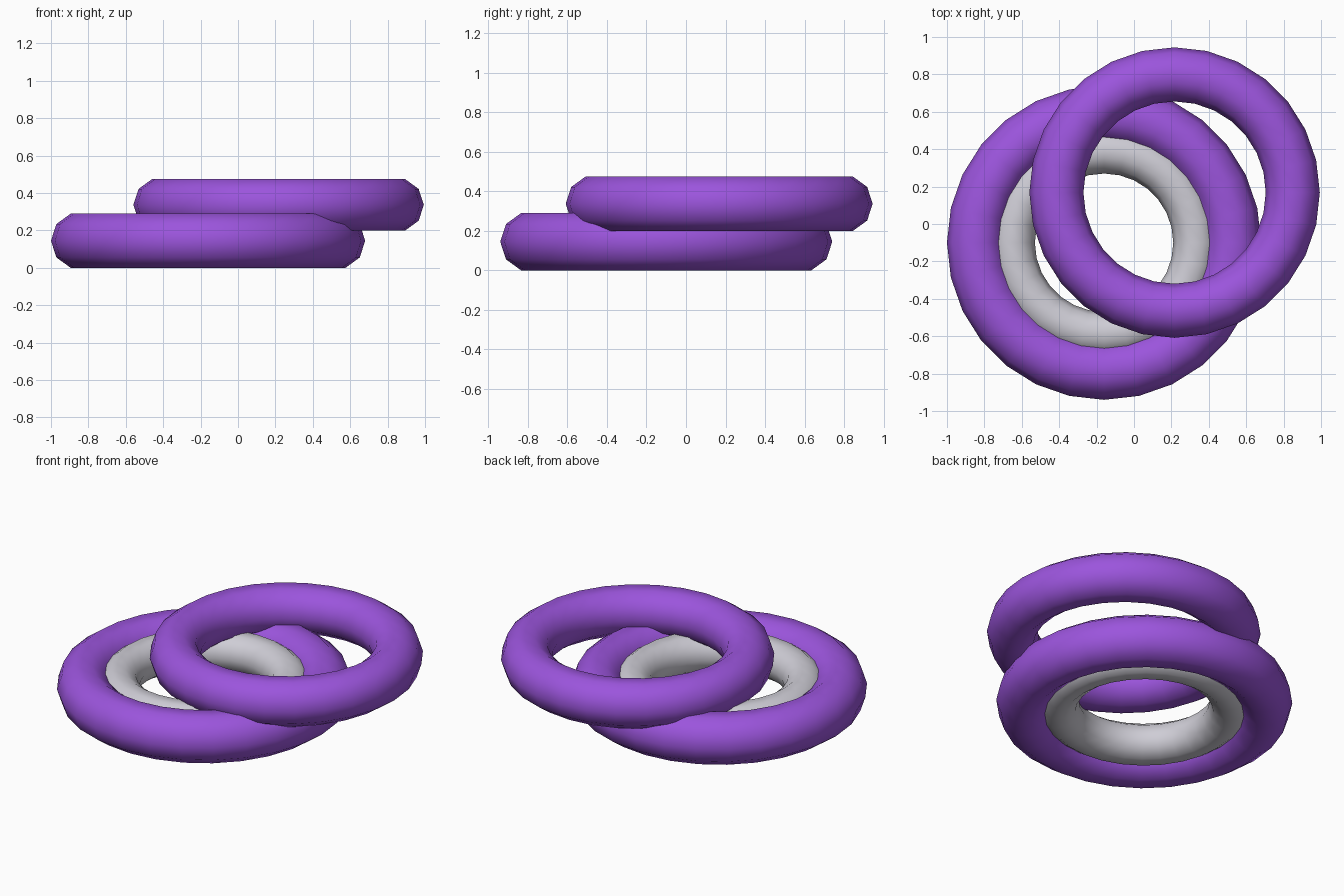
import bpy

if "Cube" in bpy.data.objects:
    bpy.data.objects.remove(bpy.data.objects["Cube"])


def material(name, color):
    m = bpy.data.materials.new(name)
    m.diffuse_color = (*color, 1.0)
    m.use_nodes = True
    m.node_tree.nodes["Principled BSDF"].inputs["Base Color"].default_value = m.diffuse_color
    return m


purple = material("purple", (0.33, 0.09, 0.72))
pale_grey = material("pale grey", (0.62, 0.61, 0.67))


def ring(name, center, major, minor, mat):
    bpy.ops.mesh.primitive_torus_add(
        location=center, major_radius=major, minor_radius=minor,
        major_segments=28, minor_segments=10)
    ob = bpy.context.object
    ob.name = name
    ob.data.materials.append(mat)
    bpy.ops.object.shade_smooth()
    return ob


# Large ring lying on the ground
ring("lower_ring", (-0.16, -0.10, 0.145), 0.688, 0.152, purple)
# Grey ring nested in its hole
ring("inner_ring", (-0.16, -0.10, 0.145), 0.491, 0.121, pale_grey)
# Second ring resting on top, offset to the back right
ring("upper_ring", (0.217, 0.168, 0.337), 0.632, 0.1445, purple)
